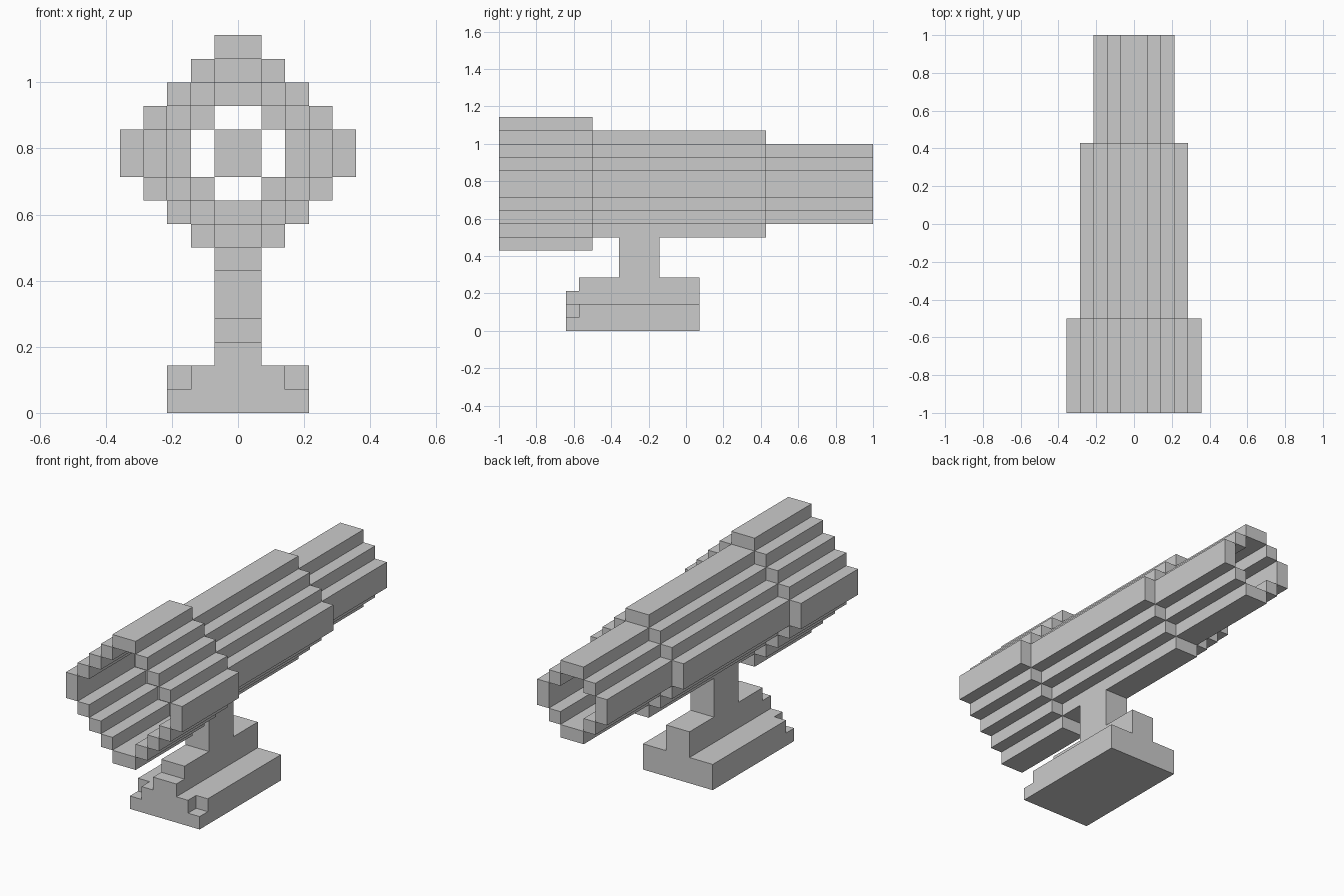
import bpy, bmesh
from mathutils import Matrix, Vector

if "Cube" in bpy.data.objects:
    bpy.data.objects.remove(bpy.data.objects["Cube"])

U = 1 / 14      # one block
AXIS = 11       # height of the tube axis, in blocks


def add_box(bm, x, y, z):
    """Add a box given its (min, max) block ranges."""
    lo, hi = Vector((x[0], y[0], z[0])) * U, Vector((x[1], y[1], z[1])) * U
    mat = Matrix.Translation((lo + hi) / 2) @ Matrix.Diagonal((*(hi - lo), 1))
    bmesh.ops.create_cube(bm, size=1, matrix=mat)


def finish(bm, name):
    mesh = bpy.data.meshes.new(name)
    bm.to_mesh(mesh)
    bm.free()
    obj = bpy.data.objects.new(name, mesh)
    bpy.context.collection.objects.link(obj)
    return obj


def boxes(name, *parts):
    bm = bmesh.new()
    for part in parts:
        add_box(bm, *part)
    return finish(bm, name)


def prism(name, profile, y0, y1):
    """Extrude an (x, z) block profile along y."""
    bm = bmesh.new()
    face = bm.faces.new([bm.verts.new((x * U, y0 * U, z * U)) for x, z in profile])
    new = bmesh.ops.extrude_face_region(bm, geom=[face])["geom"]
    verts = [v for v in new if isinstance(v, bmesh.types.BMVert)]
    bmesh.ops.translate(bm, verts=verts, vec=(0, (y1 - y0) * U, 0))
    bmesh.ops.recalc_face_normals(bm, faces=bm.faces[:])
    return finish(bm, name)


def stepped_tube(name, r, y0, y1):
    """Hollow stepped diamond tube, one block thick."""
    parts = []
    for s in (-1, 1):
        near, far = sorted((s * (r - 1), s * r))
        parts.append(((-1, 1), (y0, y1), (AXIS + near, AXIS + far)))
        parts.append(((near, far), (y0, y1), (AXIS - 1, AXIS + 1)))
        for t in (-1, 1):
            for j in range(1, r - 1):
                x = sorted((s * (r - j - 1), s * (r - j)))
                z = sorted((AXIS + t * j, AXIS + t * (j + 1)))
                parts.append((x, (y0, y1), z))
    return boxes(name, *parts)


# Three telescoping tube sections, widest in front
stepped_tube("front_tube", 5, -14, -7)
stepped_tube("middle_tube", 4, -7, 6)
stepped_tube("rear_tube", 3, 6, 14)

# Small block on the axis inside the tube
boxes("inner_core", ((-1, 1), (-2, 2), (AXIS - 1, AXIS + 1)))

# Base: T-shaped body and a lower front lip with notched corners
prism("base", [(-3, 0), (3, 0), (3, 2), (1, 2), (1, 4), (-1, 4), (-1, 2), (-3, 2)], -8, 1)
prism("base_front_lip", [(-3, 0), (3, 0), (3, 1), (2, 1), (2, 2), (1, 2), (1, 3),
                         (-1, 3), (-1, 2), (-2, 2), (-2, 1), (-3, 1)], -9, -8)

# Post carrying the tube
boxes("post", ((-1, 1), (-5, -2), (4, 7)))
